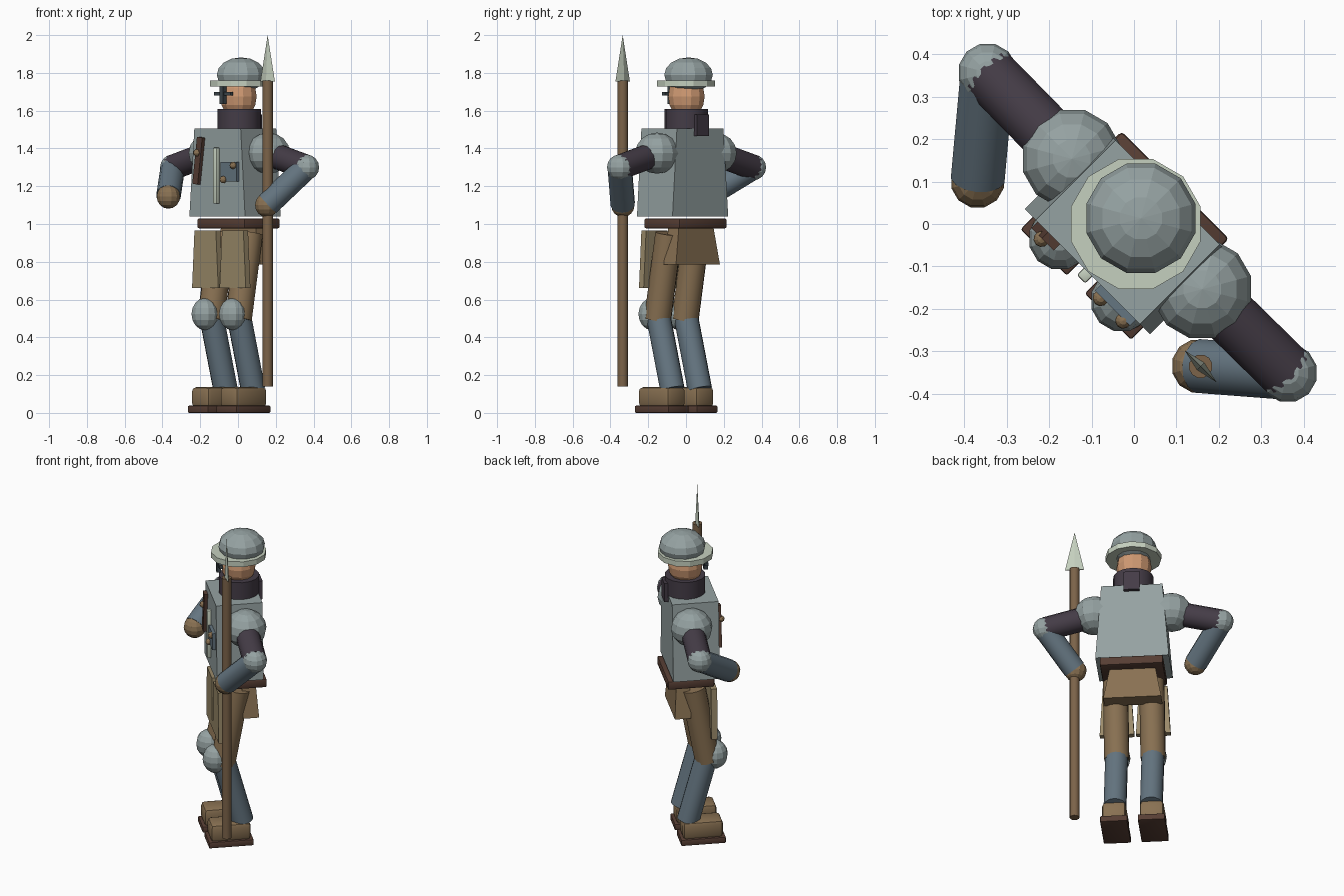
import bpy, bmesh, math
from mathutils import Vector, Matrix

if "Cube" in bpy.data.objects:
    bpy.data.objects.remove(bpy.data.objects["Cube"])

# whole figure is turned so that it faces the front-left corner
TURN = Matrix.Rotation(math.radians(-45), 4, 'Z')


def make_color(name, r, g, b):
    m = bpy.data.materials.new(name)
    m.diffuse_color = (r, g, b, 1)
    m.use_nodes = True
    m.node_tree.nodes["Principled BSDF"].inputs["Base Color"].default_value = m.diffuse_color
    return m


ARMOR = make_color("grey armor", .30, .36, .36)
STEEL = make_color("blue steel", .13, .18, .22)
CLOTH = make_color("dark purple cloth", .058, .045, .062)
LEATHER = make_color("brown leather", .25, .165, .085)
TAN = make_color("tan plate", .33, .26, .145)
DARK = make_color("dark brown leather", .095, .048, .034)
SKIN = make_color("skin", .62, .32, .17)
PALE = make_color("pale metal", .56, .63, .52)
WOOD = make_color("wood", .20, .125, .067)
SLIT = make_color("dark visor", .05, .065, .075)


def finish(name, bm, mat, smooth=False):
    bmesh.ops.recalc_face_normals(bm, faces=bm.faces)
    bm.transform(TURN)
    me = bpy.data.meshes.new(name)
    bm.to_mesh(me)
    bm.free()
    me.materials.append(mat)
    ob = bpy.data.objects.new(name, me)
    bpy.context.collection.objects.link(ob)
    if smooth:
        bpy.ops.object.select_all(action='DESELECT')
        ob.select_set(True)
        bpy.context.view_layer.objects.active = ob
        bpy.ops.object.shade_smooth_by_angle(angle=math.radians(32))
    return ob


def ball(name, loc, radii, mat, seg=12, rings=8):
    bm = bmesh.new()
    bmesh.ops.create_uvsphere(bm, u_segments=seg, v_segments=rings, radius=1)
    bm.transform(Matrix.Translation(loc) @ Matrix.Diagonal((*radii, 1)))
    return finish(name, bm, mat)


def rod(name, a, b, r, mat, sides=14, smooth=True):
    a, b = Vector(a), Vector(b)
    d = b - a
    bm = bmesh.new()
    bmesh.ops.create_cone(bm, cap_ends=True, segments=sides, radius1=r,
                          radius2=r, depth=d.length)
    rot = d.to_track_quat('Z', 'Y').to_matrix().to_4x4()
    bm.transform(Matrix.Translation((a + b) / 2) @ rot)
    return finish(name, bm, mat, smooth)


def block(name, x, y, z, mat, top=None, bevel=0, tilt=0):
    """Box from ranges; top gives (x range, y range) of a tapered top."""
    bm = bmesh.new()
    tx, ty = top or (x, y)
    rings = []
    for (xa, xb), (ya, yb), h in ((x, y, z[0]), (tx, ty, z[1])):
        rings.append([bm.verts.new(p) for p in
                      ((xa, ya, h), (xb, ya, h), (xb, yb, h), (xa, yb, h))])
    lo, hi = rings
    bm.faces.new(lo[::-1])
    bm.faces.new(hi)
    for i in range(4):
        j = (i + 1) % 4
        bm.faces.new((lo[i], lo[j], hi[j], hi[i]))
    if bevel:
        bmesh.ops.bevel(bm, geom=bm.edges[:], offset=bevel, segments=2,
                        profile=.5, affect='EDGES')
    if tilt:
        c = Vector((sum(x) / 2, sum(y) / 2, sum(z) / 2))
        bmesh.ops.rotate(bm, cent=c, verts=bm.verts,
                         matrix=Matrix.Rotation(tilt, 3, 'Y'))
    return finish(name, bm, mat, bool(bevel))


# torso, belt and hip skirt
block("torso", (-.207, .21), (-.157, .109), (1.04, 1.505), ARMOR,
      top=((-.17, .177), (-.157, .109)))
block("belt", (-.175, .183), (-.134, .134), (.976, 1.03), DARK, bevel=.01)
block("back_skirt", (-.162, .167), (0, .092), (.785, .98), LEATHER,
      top=((-.128, .132), (0, .078)))

# head, collar and helmet
ball("head", (0, .003, 1.675), (.1, .1, .12), SKIN)
rod("collar", (.003, .005, 1.49), (.003, .005, 1.61), .115, CLOTH, 16)
block("collar_tail", (-.042, .048), (.09, .132), (1.465, 1.58), CLOTH)
ball("helmet_dome", (.002, .021, 1.79), (.133, .133, .092), ARMOR)
rod("helmet_brim", (.003, .003, 1.727), (.003, .003, 1.76), .158, PALE, 12, False)
block("visor_slit", (-.06, .06), (-.118, -.098), (1.679, 1.699), SLIT)
block("nose_guard", (-.013, .013), (-.124, -.1), (1.635, 1.735), SLIT)

# chest gear
block("chest_strap", (-.147, -.107), (-.178, -.152), (1.21, 1.46), DARK,
      tilt=math.radians(8))
block("chest_rod", (-.01, .018), (-.18, -.152), (1.108, 1.404), PALE, bevel=.005)
block("chest_plate", (.045, .163), (-.176, -.15), (1.225, 1.327), STEEL)
for i, (x, z) in enumerate(((-.129, 1.377), (.068, 1.235), (.143, 1.31))):
    ball(f"button_{i}", (x, -.179, z), (.019, .019, .019), LEATHER, 10, 6)

# arms: shoulder, elbow and hand differ only in the hand position
for side, s, hand in (("right", -1, (-.332, -.189, 1.145)),
                      ("left", 1, (.344, -.129, 1.10))):
    shoulder = Vector((.005 + .217 * s, .005, 1.375))
    elbow = Vector((.004 + .5 * s, .008, 1.30))
    hand = Vector(hand)
    ball(f"{side}_shoulder", shoulder, (.119, .119, .109), ARMOR)
    rod(f"{side}_upper_arm", shoulder, elbow, .068, CLOTH)
    ball(f"{side}_elbow", elbow, (.07, .07, .068), ARMOR)
    rod(f"{side}_forearm", elbow, elbow.lerp(hand, .97), .065, STEEL)
    ball(f"{side}_hand", hand, (.064, .064, .064), LEATHER)

# legs
for side, s in (("right", -1), ("left", 1)):
    cx = .004 + .103 * s
    rod(f"{side}_thigh", (cx, -.105, .495), (cx, -.022, .95), .072, LEATHER)
    rod(f"{side}_shin", (cx, .005, .125), (cx, -.105, .53), .065, STEEL)
    ball(f"{side}_knee", (cx, -.148, .523), (.074, .074, .085), ARMOR)
    block(f"{side}_front_plate", (cx - .098, cx + .098), (-.147, -.112),
          (.66, .965), TAN, top=((cx - .08, cx + .08), (-.147, -.112)))
    bx = .004 + .107 * s
    block(f"{side}_boot", (bx - .068, bx + .068), (-.185, .045), (.03, .137),
          LEATHER, bevel=.022)
    block(f"{side}_sole", (bx - .077, bx + .077), (-.198, .058), (0, .038),
          DARK, bevel=.006)

# spear held in the left hand
sx, sy = .348, -.126
rod("spear_shaft", (sx, sy, .14), (sx, sy, 1.76), .028, WOOD, 12)
bm = bmesh.new()
bmesh.ops.create_cone(bm, cap_ends=True, segments=4, radius1=1, radius2=0, depth=.245)
bm.transform(Matrix.Translation((sx, sy, 1.8775)) @ Matrix.Diagonal((.054, .012, 1, 1)))
finish("spear_head", bm, PALE)
